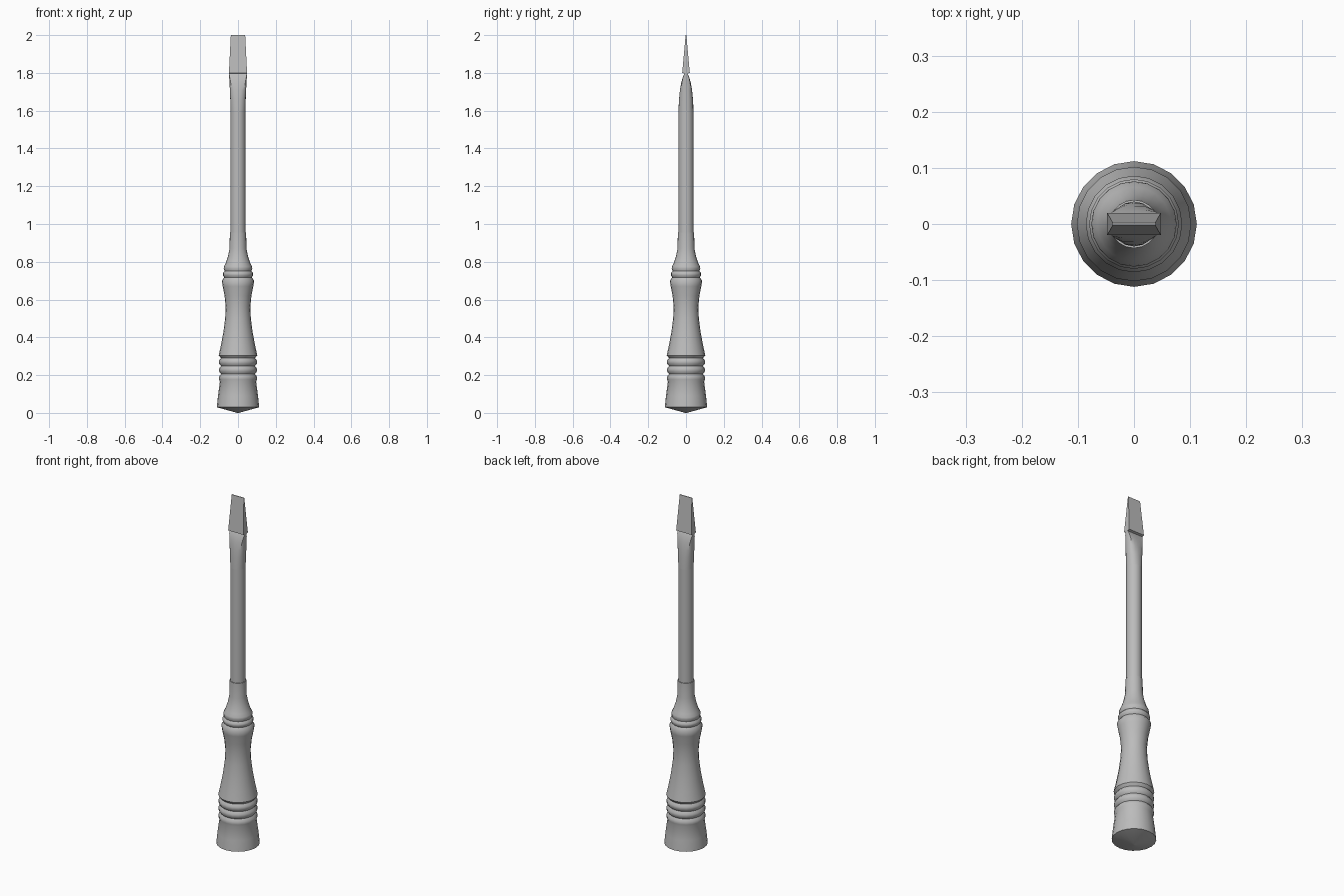
import bpy, bmesh, math

default = bpy.data.objects.get("Cube")
if default:
    bpy.data.objects.remove(default, do_unlink=True)

grey = bpy.data.materials.new("plain grey")
grey.use_nodes = True
colour = (0.5, 0.5, 0.5, 1)
grey.diffuse_color = colour
grey.node_tree.nodes["Principled BSDF"].inputs["Base Color"].default_value = colour


def clamp(v, limit):
    return max(-limit, min(limit, v))


def loft(name, sections, sides, angle):
    """Skin rings of (z, half width, half depth, squareness); squareness 1 is an ellipse."""
    bm = bmesh.new()
    rings = []
    for z, w, d, k in sections:
        ring = []
        for i in range(sides):
            a = math.tau * i / sides
            ring.append(bm.verts.new((clamp(w * k * math.cos(a), w),
                                      clamp(d * k * math.sin(a), d), z)))
        rings.append(ring)
    for low, high in zip(rings, rings[1:]):
        for i in range(sides):
            j = (i + 1) % sides
            bm.faces.new((low[i], low[j], high[j], high[i]))
    bm.faces.new(rings[0][::-1])
    bm.faces.new(rings[-1])
    mesh = bpy.data.meshes.new(name)
    bm.to_mesh(mesh)
    bm.free()
    mesh.materials.append(grey)
    obj = bpy.data.objects.new(name, mesh)
    bpy.context.collection.objects.link(obj)
    bpy.ops.object.select_all(action='DESELECT')
    obj.select_set(True)
    bpy.context.view_layer.objects.active = obj
    bpy.ops.object.shade_smooth_by_angle(angle=math.radians(angle))
    return obj


# Turned handle: domed butt, ribbed grip, waist, collar rings and neck
butt = [(0, .004), (.03, .112), (.09, .106), (.165, .096)]
ribs = []
for n in range(3):
    z = .185 + n * .042
    ribs += [(z - .008, .1), (z + .008, .1), (z + .021, .09)]
waist = [(.305, .102), (.36, .09), (.43, .077), (.5, .068), (.56, .065),
         (.62, .071), (.67, .081), (.7, .086)]
collar = [(.717, .073), (.728, .08), (.74, .08), (.75, .071), (.765, .076), (.775, .074)]
neck = [(.79, .066), (.83, .053), (.87, .045), (.955, .043)]
profile = butt + ribs + waist + collar + neck
loft("handle", [(z, r, r, 1) for z, r in profile], 20, 50)

# Round steel shaft
loft("shaft", [(z, .04, .04, 1) for z in (.94, 1.6)], 16, 40)

# Shoulder curving in to a thin root, then the tapered flat blade
shoulder = [(1.6, .04, .04, 1), (1.66, .041, .037, 1.05), (1.71, .043, .032, 1.12),
            (1.75, .045, .025, 1.22), (1.78, .047, .016, 1.34), (1.796, .048, .008, 1.415)]
blade = [(1.8, .048, .02, 1.415), (2, .038, .002, 1.415)]
loft("blade", shoulder + blade, 16, 35)
